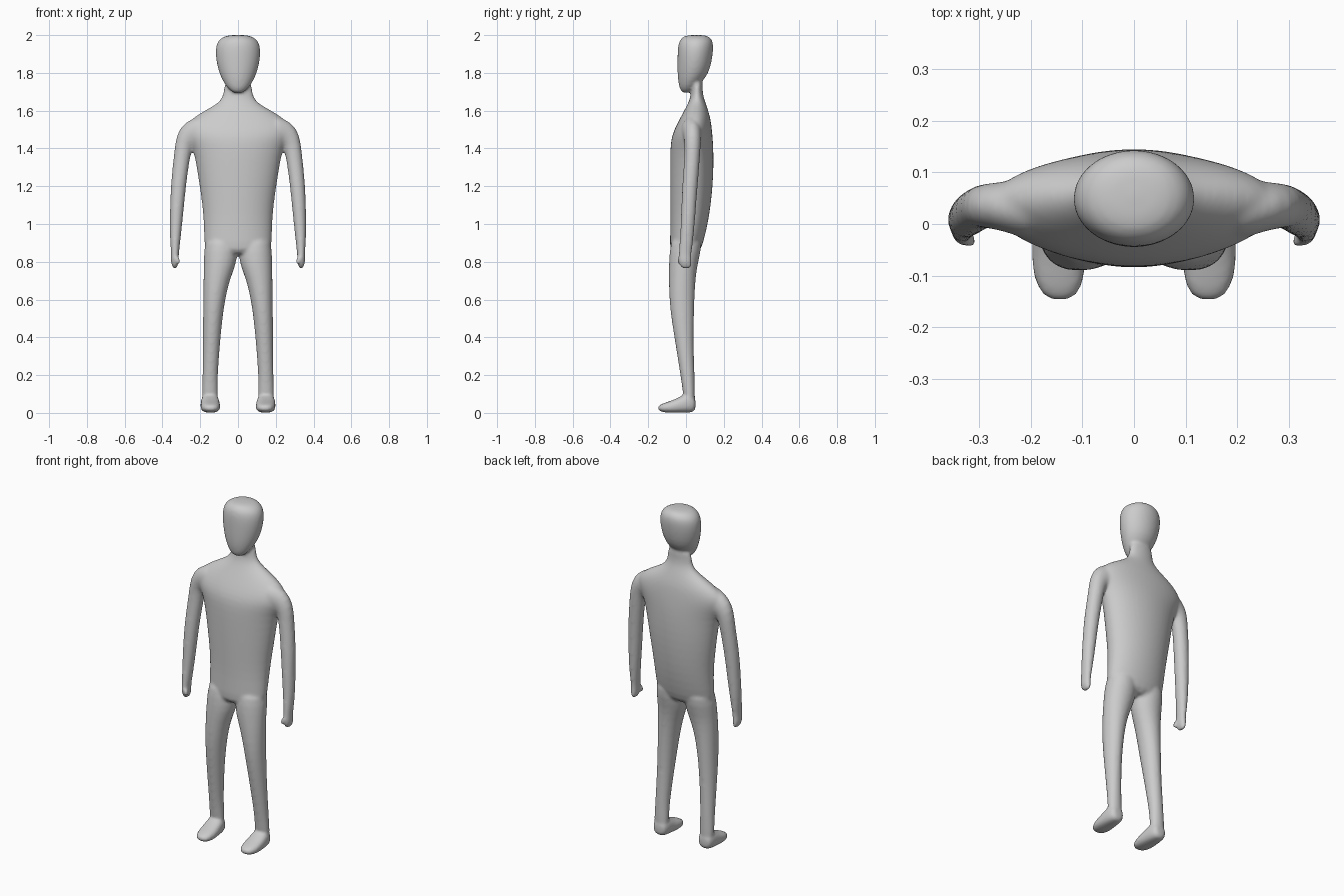
import bpy, bmesh, math
from mathutils import Vector

bm = bmesh.new()


def loft(rings, power=1.0, n=24):
    """Skin a closed tube through rings of (centre, u half-axis, v half-axis)."""
    loops = []
    for c, u, v in rings:
        c, u, v = Vector(c), Vector(u), Vector(v)
        loop = []
        for i in range(n):
            a = 2 * math.pi * i / n
            ca, sa = math.cos(a), math.sin(a)
            ca = math.copysign(abs(ca) ** power, ca)
            sa = math.copysign(abs(sa) ** power, sa)
            loop.append(bm.verts.new(c + u * ca + v * sa))
        loops.append(loop)
    for a, b in zip(loops, loops[1:]):
        for i in range(n):
            j = (i + 1) % n
            bm.faces.new((a[i], a[j], b[j], b[i]))
    bm.faces.new(loops[0][::-1])
    bm.faces.new(loops[-1])


def level(z, x0, x1, y0, y1):
    """Horizontal ring from its extents."""
    return (((x0 + x1) / 2, (y0 + y1) / 2, z), ((x1 - x0) / 2, 0, 0), (0, (y1 - y0) / 2, 0))


def mirrored(rings, s):
    return [tuple((p[0] * s, p[1], p[2]) for p in r) for r in rings]


# Torso and neck: z, half width, front y, back y
torso = [(0.83, .17, -.085, .068), (0.9, .181, -.086, .092), (1.0, .182, -.083, .116),
         (1.1, .19, -.084, .132), (1.2, .205, -.085, .142), (1.3, .22, -.085, .147),
         (1.4, .24, -.084, .146), (1.46, .275, -.078, .142), (1.51, .29, -.058, .137),
         (1.56, .245, -.032, .13), (1.6, .178, -.01, .118), (1.63, .122, .006, .108),
         (1.66, .088, .02, .097), (1.7, .075, .028, .086), (1.78, .072, .03, .092)]
loft([level(z, -w, w, f, b) for z, w, f, b in torso])

# Head
head = [(1.692, .022, -.018, .02), (1.715, .053, -.034, .045), (1.755, .08, -.042, .088),
        (1.8, .101, -.046, .121), (1.86, .116, -.046, .137), (1.92, .121, -.045, .145),
        (1.96, .113, -.04, .145), (1.985, .092, -.026, .133), (2.002, .05, .005, .105)]
loft([level(z, -w, w, f, b) for z, w, f, b in head])

# Legs: z, inner x, outer x, front y, back y
leg = [(0.95, .01, .17, -.075, .09), (0.85, .0, .181, -.088, .078), (0.78, .012, .182, -.091, .06),
       (0.7, .045, .183, -.091, .05), (0.6, .068, .184, -.089, .045), (0.5, .082, .185, -.078, .042),
       (0.4, .092, .186, -.062, .04), (0.3, .1, .187, -.046, .042), (0.2, .107, .188, -.03, .046),
       (0.12, .106, .191, -.018, .047), (0.04, .104, .193, -.01, .05)]
# Feet: y, centre x, half width, bottom z, top z
foot = [(.052, .148, .03, .015, .075), (.035, .148, .043, .002, .1), (.0, .148, .05, 0, .105),
        (-.04, .147, .052, 0, .08), (-.08, .146, .053, 0, .064), (-.115, .145, .047, .002, .053),
        (-.138, .144, .034, .008, .043), (-.149, .144, .016, .016, .034)]
# Shoulder rings turn down into the arm
arm = [((.18, .03, 1.49), (0, .066, 0), (0, 0, .09)),
       ((.22, .032, 1.483), (0, .058, 0), (.008, 0, .08)),
       ((.256, .034, 1.472), (0, .047, 0), (.028, 0, .065)),
       ((.282, .036, 1.44), (0, .044, 0), (-.0, 0, .0)),
       ]
arm[3] = ((.284, .036, 1.44), (0, .044, 0), (.044, 0, .036))
for z, x0, x1, y0, y1 in [
        (1.37, .25, .339, -.008, .075), (1.3, .262, .347, -.013, .07), (1.2, .275, .356, -.02, .062),
        (1.1, .285, .36, -.025, .054), (1.0, .295, .362, -.028, .047), (0.9, .306, .36, -.034, .037),
        (0.835, .314, .353, -.04, .028), (0.81, .313, .357, -.042, .03), (0.785, .318, .352, -.036, .031),
        (0.762, .324, .343, -.026, .027)]:
    c, u, v = level(z, x0, x1, y0, y1)
    arm.append((c, v, u))
# Thumb curling at the front inside of the hand
thumb = [((.326, -.03, .83), (.012, 0, 0), (0, .014, 0)),
         ((.316, -.035, .805), (.013, 0, 0), (0, .013, 0)),
         ((.315, -.034, .785), (.009, 0, 0), (0, .01, 0))]

for s in (1, -1):
    loft(mirrored([level(*r) for r in leg], s))
    loft(mirrored([((x, y, (a + b) / 2), (w, 0, 0), (0, 0, (b - a) / 2))
                   for y, x, w, a, b in foot], s), power=0.8)
    loft(mirrored(arm, s))
    loft(mirrored(thumb, s), n=12)

bmesh.ops.recalc_face_normals(bm, faces=bm.faces)
mesh = bpy.data.meshes.new("body")
bm.to_mesh(mesh)
bm.free()
body = bpy.data.objects.new("body", mesh)
bpy.context.collection.objects.link(body)

# Fuse all parts into one smooth skin
sub = body.modifiers.new("round", 'SUBSURF')
sub.levels = sub.render_levels = 1
fuse = body.modifiers.new("fuse", 'REMESH')
fuse.mode = 'VOXEL'
fuse.voxel_size = 0.008
fuse.use_smooth_shade = True
soft = body.modifiers.new("soften", 'SMOOTH')
soft.factor = 0.5
soft.iterations = 8
